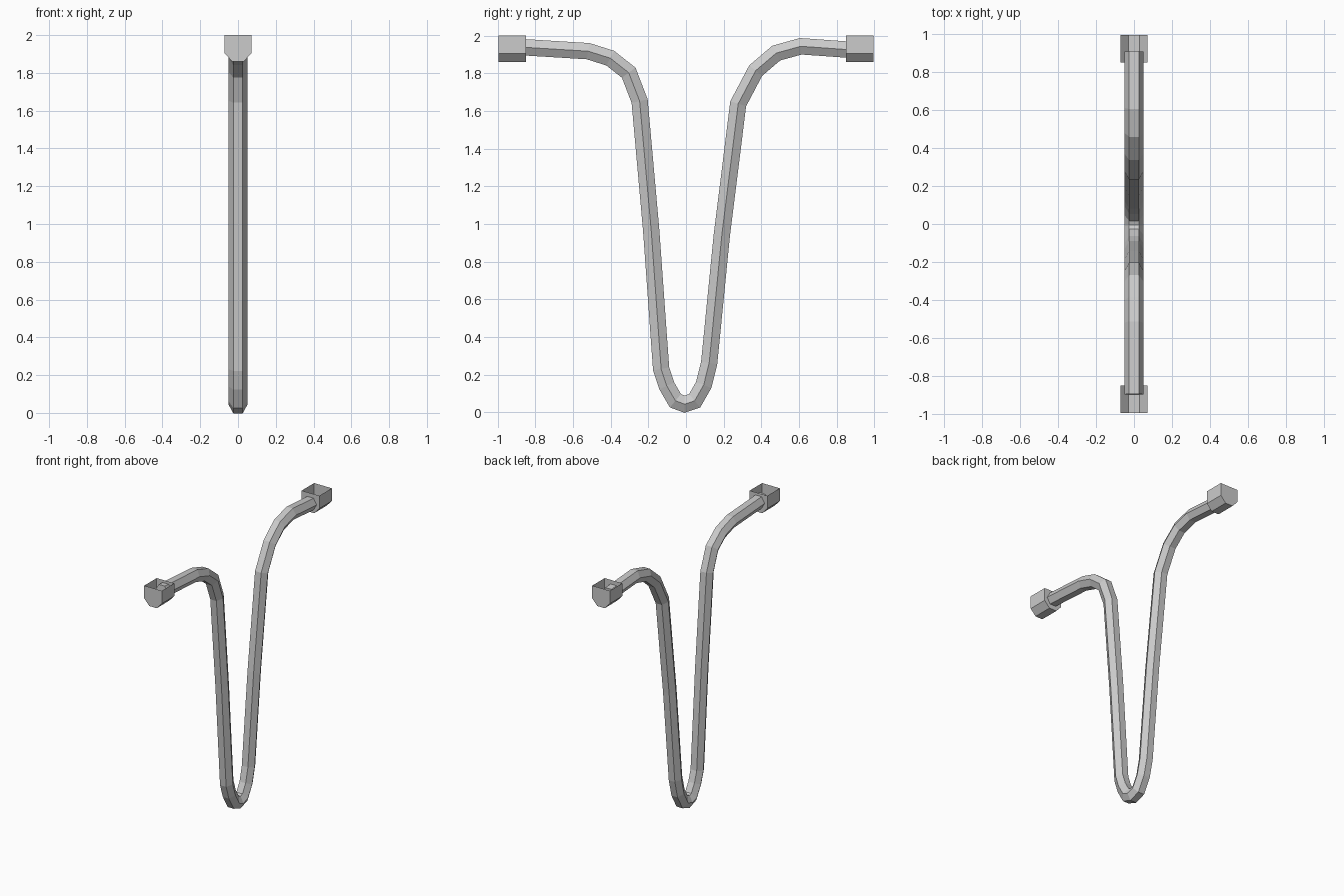
import bpy, bmesh
from math import cos, sin, radians
from mathutils import Vector

if "Cube" in bpy.data.objects:
    bpy.data.objects.remove(bpy.data.objects["Cube"])


def finish(bm, name):
    me = bpy.data.meshes.new(name)
    bm.to_mesh(me)
    bm.free()
    ob = bpy.data.objects.new(name, me)
    bpy.context.collection.objects.link(ob)
    return ob


# Bent hexagonal tube: centreline in the YZ plane, swept with mitred joints
path = [(-0.895, 1.94), (-0.519, 1.917), (-0.402, 1.88), (-0.304, 1.803),
        (-0.246, 1.652), (-0.185, 0.97), (-0.132, 0.231), (-0.102, 0.141),
        (-0.056, 0.062), (-0.007, 0.044), (0.046, 0.062), (0.094, 0.146),
        (0.123, 0.263), (0.19, 0.94), (0.277, 1.638), (0.37, 1.814),
        (0.479, 1.907), (0.609, 1.943), (0.905, 1.922)]
pts = [Vector(p) for p in path]
R = 0.05
bm = bmesh.new()
rings = []
for i, p in enumerate(pts):
    d0 = (p - pts[max(i - 1, 0)]).normalized()
    d1 = (pts[min(i + 1, len(pts) - 1)] - p).normalized()
    t = (d0 + d1).normalized()
    miter = 1 / t.dot(d1 if d1.length else d0)
    n = Vector((-t.y, t.x)) * miter
    ring = []
    for k in range(6):
        a = radians(60 * k)
        q = p + n * R * sin(a)
        ring.append(bm.verts.new((R * cos(a), q.x, q.y)))
    rings.append(ring)
for a, b in zip(rings, rings[1:]):
    for k in range(6):
        j = (k + 1) % 6
        bm.faces.new((a[k], a[j], b[j], b[k]))
bm.faces.new(rings[0])
bm.faces.new(rings[-1])
bmesh.ops.recalc_face_normals(bm, faces=bm.faces)
finish(bm, "bent_tube")

# End cups: chamfered underside, thin walls, open top
profile = [(-0.072, 2.0), (-0.072, 1.905), (-0.03, 1.86),
           (0.03, 1.86), (0.072, 1.905), (0.072, 2.0)]
for side, name in ((-1, "end_cup_front"), (1, "end_cup_back")):
    bm = bmesh.new()
    inner = [bm.verts.new((x, side * 0.848, z)) for x, z in profile]
    outer = [bm.verts.new((x, side * 0.994, z)) for x, z in profile]
    for k in range(5):
        bm.faces.new((inner[k], inner[k + 1], outer[k + 1], outer[k]))
    bm.faces.new(inner)
    bm.faces.new(outer)
    bmesh.ops.recalc_face_normals(bm, faces=bm.faces)
    finish(bm, name)
